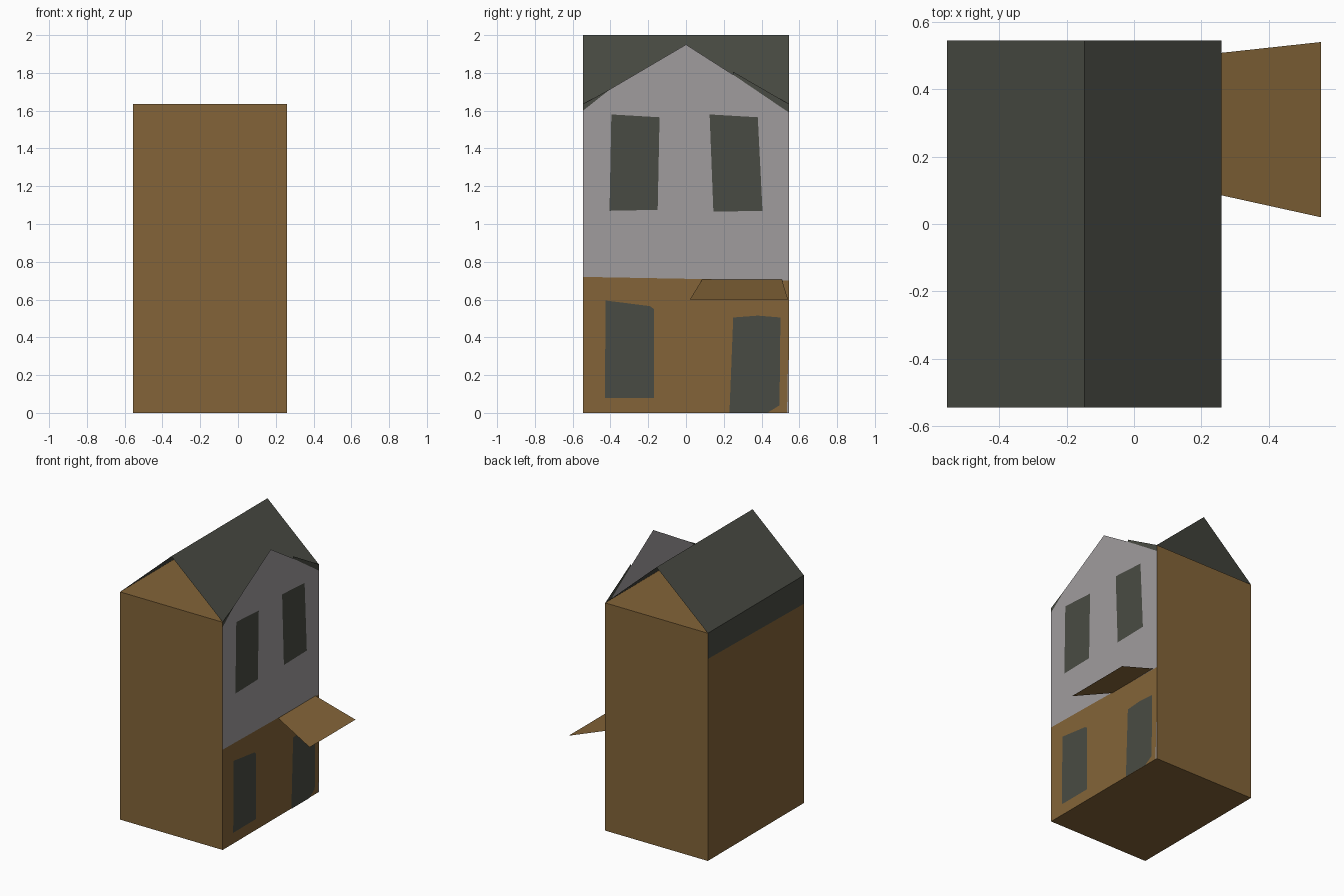
import bpy

if "Cube" in bpy.data.objects:
    bpy.data.objects.remove(bpy.data.objects["Cube"])


def srgb(r, g, b):
    lin = lambda c: c / 12.92 if c <= 0.04045 else ((c + 0.055) / 1.055) ** 2.4
    return (lin(r / 255), lin(g / 255), lin(b / 255), 1.0)


def material(name, rgb):
    m = bpy.data.materials.new(name)
    m.diffuse_color = srgb(*rgb)
    m.use_nodes = True
    m.node_tree.nodes["Principled BSDF"].inputs["Base Color"].default_value = m.diffuse_color
    return m


BROWN = material("brown_wood", (131, 100, 56))
GREY = material("pale_grey_plaster", (160, 156, 158))
DARK = material("dark_slate", (73, 75, 67))

X0, X1, XR = -0.555, 0.26, -0.1475   # left wall, right wall, ridge
Y = 0.545                            # half length
EAVE, RIDGE, GABLE = 1.635, 2.0, 1.95


def panels(name, polys, mat):
    """Flat sheet object made of one or more outlines."""
    verts, faces = [], []
    for p in polys:
        faces.append(range(len(verts), len(verts) + len(p)))
        verts += p
    me = bpy.data.meshes.new(name)
    me.from_pydata(verts, [], [list(f) for f in faces])
    me.materials.append(mat)
    ob = bpy.data.objects.new(name, me)
    bpy.context.collection.objects.link(ob)
    return ob


def on_right(pts, off=0.0):
    """(y, z) outline, counter-clockwise seen from the right."""
    return [(X1 + off, y, z) for y, z in pts]


# Front, back, top and bottom of the body
panels("body_walls", [
    [(X0, -Y, 0), (X1, -Y, 0), (X1, -Y, EAVE), (X0, -Y, EAVE)],
    [(X1, Y, 0), (X0, Y, 0), (X0, Y, EAVE), (X1, Y, EAVE)],
    [(X0, -Y, EAVE), (X1, -Y, EAVE), (X1, Y, EAVE), (X0, Y, EAVE)],
    [(X0, Y, 0), (X1, Y, 0), (X1, -Y, 0), (X0, -Y, 0)],
], BROWN)

# Left wall with a dark band under the eave
panels("left_wall", [[(X0, Y, 0), (X0, -Y, 0), (X0, -Y, 1.43), (X0, Y, 1.45)]], BROWN)
panels("left_eave_band", [[(X0, Y, 1.45), (X0, -Y, 1.43), (X0, -Y, EAVE), (X0, Y, EAVE)]], DARK)

# Roof: two thin slopes with open ends
panels("roof", [
    [(X0, Y, EAVE), (X0, -Y, EAVE), (XR, -Y, RIDGE), (XR, Y, RIDGE)],
    [(X1, -Y, EAVE), (X1, Y, EAVE), (XR, Y, RIDGE), (XR, -Y, RIDGE)],
], DARK)

# Right facade: wood below, plaster gable above, dark gable edges
panels("lower_facade", [on_right([(-Y, 0), (Y, 0), (Y, 0.70), (-Y, 0.72)])], BROWN)
panels("gable_facade", [on_right([(-Y, 0.72), (Y, 0.70), (Y, 1.59), (0.25, 1.79),
                                  (0, GABLE), (-0.40, 1.715), (-Y, 1.60)])], GREY)
panels("gable_edges", [
    on_right([(Y, 1.59), (Y, EAVE), (0.25, 1.806), (0.25, 1.79)]),
    on_right([(-Y, 1.60), (-0.40, 1.715), (-Y, EAVE)]),
], DARK)
panels("corner_sliver", [on_right([(0.535, 0), (Y, 0), (Y, 0.28), (0.54, 0.28)], 0.002)], GREY)

# Windows and door as thin plates
openings = {
    "upper_window_front": [(-0.405, 1.07), (-0.15, 1.075), (-0.14, 1.565), (-0.395, 1.58)],
    "upper_window_back": [(0.145, 1.065), (0.405, 1.07), (0.38, 1.565), (0.125, 1.58)],
    "lower_window": [(-0.43, 0.08), (-0.17, 0.08), (-0.17, 0.55), (-0.19, 0.565), (-0.425, 0.595)],
    "door": [(0.23, 0), (0.43, 0), (0.495, 0.04), (0.50, 0.505), (0.38, 0.515), (0.25, 0.505)],
}
for name, pts in openings.items():
    panels(name, [on_right(pts, 0.003)], DARK)

# Awning over the door
panels("awning", [[(X1, 0.085, 0.705), (0.555, 0.02, 0.60),
                   (0.555, 0.54, 0.60), (X1, 0.508, 0.705)]], BROWN)
